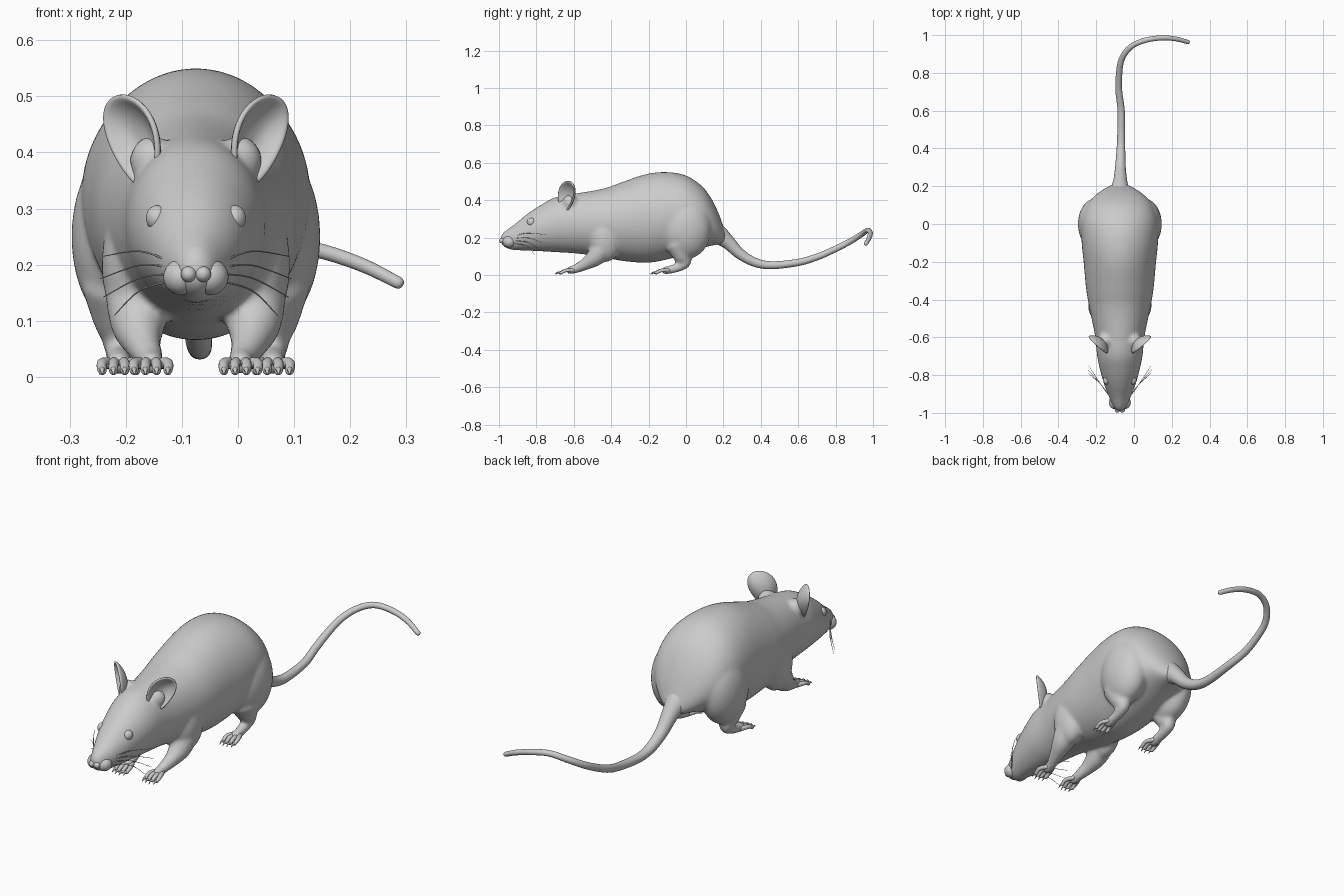
import bpy, bmesh, math
from mathutils import Vector

if "Cube" in bpy.data.objects:
    bpy.data.objects.remove(bpy.data.objects["Cube"])

CX = -0.075  # centre line of the animal


def obj_from_bm(name, bm):
    bmesh.ops.recalc_face_normals(bm, faces=bm.faces)
    me = bpy.data.meshes.new(name)
    bm.to_mesh(me)
    bm.free()
    me.shade_smooth()
    ob = bpy.data.objects.new(name, me)
    bpy.context.collection.objects.link(ob)
    return ob


def catmull(pts, steps):
    out, n = [], len(pts)
    for i in range(n - 1):
        p = [Vector(pts[min(max(i + k, 0), n - 1)]) for k in (-1, 0, 1, 2)]
        for s in range(steps):
            t = s / steps
            out.append(0.5 * (2 * p[1] + (p[2] - p[0]) * t
                              + (2 * p[0] - 5 * p[1] + 4 * p[2] - p[3]) * t ** 2
                              + (3 * p[1] - p[0] - 3 * p[2] + p[3]) * t ** 3))
    return out + [Vector(pts[-1])]


def skin(name, rings):
    bm = bmesh.new()
    loops = [[bm.verts.new(c) for c in r] for r in rings]
    n = len(loops[0])
    for a, b in zip(loops, loops[1:]):
        for i in range(n):
            bm.faces.new((a[i], a[(i + 1) % n], b[(i + 1) % n], b[i]))
    bm.faces.new(loops[0])
    bm.faces.new(loops[-1][::-1])
    return obj_from_bm(name, bm)


def tube(name, pts, steps=5, n=16):
    """Round tube through (x, y, z, radius) points with rounded ends."""
    path = catmull(pts, steps)
    cs = [p.to_3d() for p in path]
    rings, side = [], None
    for i, p in enumerate(path):
        t = (cs[min(i + 1, len(cs) - 1)] - cs[max(i - 1, 0)]).normalized()
        side = side or (Vector((1, 0, 0)) if abs(t.x) < 0.8 else Vector((0, 1, 0)))
        side = (side - t * side.dot(t)).normalized()
        up = t.cross(side)
        ring = lambda c, r: [c + (side * math.cos(a) + up * math.sin(a)) * r
                             for a in (2 * math.pi * k / n for k in range(n))]
        caps = [(0.9, 0.35), (0.7, 0.7), (0.45, 0.88)]
        if i == 0:
            rings += [ring(cs[0] - t * p[3] * h, p[3] * f) for h, f in caps]
        rings.append(ring(cs[i], p[3]))
        if i == len(path) - 1:
            rings += [ring(cs[i] + t * p[3] * h, p[3] * f) for h, f in caps[::-1]]
    return skin(name, rings)


def ball(name, c, r):
    bm = bmesh.new()
    bmesh.ops.create_uvsphere(bm, u_segments=32, v_segments=20, radius=1)
    for v in bm.verts:
        v.co = Vector([c[i] + v.co[i] * r[i] for i in range(3)])
    return obj_from_bm(name, bm)


def ear(name, s):
    """Cupped teardrop shell facing forward and outward."""
    wide = Vector((0.72 * s, 0.7, 0))
    high = Vector((0.24 * s, 0.12, 1)).normalized()
    back = Vector((-0.7 * s, 0.72, 0))
    mid = Vector((CX + s * 0.114, -0.643, 0.42))
    bm = bmesh.new()
    rings = []
    for i in range(1, 9):
        r, row = i / 8, []
        for k in range(32):
            a = 2 * math.pi * k / 32
            row.append(bm.verts.new(
                mid + wide * 0.07 * r * math.cos(a) * (0.87 + 0.2 * math.sin(a))
                + high * 0.086 * r * math.sin(a) + back * 0.035 * (1 - r ** 2.5)))
        rings.append(row)
    for a, b in zip(rings, rings[1:]):
        for k in range(32):
            bm.faces.new((a[k], a[(k + 1) % 32], b[(k + 1) % 32], b[k]))
    bm.faces.new(rings[0])
    ob = obj_from_bm(name, bm)
    m = ob.modifiers.new("thickness", 'SOLIDIFY')
    m.thickness, m.offset = 0.011, 0
    ob.modifiers.new("smooth", 'SUBSURF').levels = 1
    return ob


# torso and head: y, top z, bottom z, half width
stations = [
    (-0.99, .208, .17, .014), (-.975, .228, .152, .03), (-.95, .247, .14, .043),
    (-.92, .268, .133, .056), (-.85, .325, .13, .083), (-.78, .372, .127, .103),
    (-.7, .415, .122, .12), (-.6, .434, .116, .13), (-.5, .45, .104, .15),
    (-.42, .468, .09, .166), (-.34, .497, .075, .179), (-.21, .54, .065, .191),
    (-.1, .55, .083, .202), (0, .532, .112, .203), (.08, .48, .14, .183),
    (.13, .418, .155, .152), (.17, .34, .162, .108), (.2, .26, .165, .058),
    (.215, .225, .175, .03)]
rings = []
for y, top, bot, hw in catmull(stations, 4):
    rings.append([(CX + hw * math.cos(a), y, (top + bot) / 2 + (top - bot) / 2 * math.sin(a))
                  for a in (2 * math.pi * k / 48 for k in range(48))])
body = skin("body", rings)
parts = [body]

for s, tag in ((-1, "left"), (1, "right")):
    X = lambda o: CX + s * o
    # limb masses that blend into the torso
    parts += [
        ball("thigh", (X(.13), .0, .25), (.092, .135, .165)),
        tube("shank", [(X(.135), -.04, .16, .07), (X(.137), -.02, .1, .048),
                       (X(.137), -.005, .065, .031), (X(.137), -.05, .038, .024),
                       (X(.137), -.11, .024, .022)]),
        ball("shoulder", (X(.1), -.43, .2), (.068, .09, .13)),
        tube("forearm", [(X(.1), -.45, .14, .062), (X(.103), -.485, .095, .05),
                         (X(.095), -.535, .06, .034), (X(.082), -.59, .033, .024),
                         (X(.08), -.62, .025, .022)]),
        ball("ear_root", (X(.078), -.62, .385), (.04, .04, .045)),
    ]
    ear(tag + "_ear", s)
    ball(tag + "_eye", (X(.069), -.827, .283), (.02, .023, .023))
    ball(tag + "_nostril_pad", (X(.013), -.983, .183), (.014, .016, .014))
    ball(tag + "_whisker_pad", (X(.026), -.945, .178), (.032, .035, .032))

    # toes and claws
    for foot, ox, y in (("front", .08, -.615), ("hind", .137, -.105)):
        for k in range(4):
            f = k - 1.5
            reach = .062 - .006 * abs(f)
            x0, x1 = X(ox + f * .01), X(ox + f * .02)
            tube(f"{tag}_{foot}_toe_{k + 1}",
                 [(x0, y + .01, .024, .011), (x1, y - reach * .5, .024, .0095),
                  (x1, y - reach, .011, .008)], 4, 10)
            tube(f"{tag}_{foot}_claw_{k + 1}",
                 [(x1, y - reach, .013, .006), (x1, y - reach - .014, .013, .004),
                  (x1, y - reach - .026, .004, .001)], 3, 8)

    # whiskers
    for k, (z0, z1, o1) in enumerate(((.205, .215, .165), (.195, .175, .17),
                                      (.183, .142, .165), (.17, .11, .145))):
        tube(f"{tag}_whisker_{k + 1}",
             [(X(.045), -.925, z0, .0018), (X(.1), -.85, (z0 + z1) / 2 + .014, .0015),
              (X(o1), -.75 - .02 * k, z1, .0008)], 5, 6)

# fuse torso and limbs into one smooth skin
bpy.ops.object.select_all(action='DESELECT')
for p in parts:
    p.select_set(True)
bpy.context.view_layer.objects.active = body
bpy.ops.object.join()
rm = body.modifiers.new("fuse", 'REMESH')
rm.mode, rm.voxel_size, rm.use_smooth_shade = 'VOXEL', 0.008, True
sm = body.modifiers.new("soften", 'SMOOTH')
sm.factor, sm.iterations = 0.5, 10

# tail
tube("tail", [
    (-.075, .13, .235, .07), (-.075, .18, .21, .052), (-.073, .225, .175, .038),
    (-.072, .29, .112, .029), (-.07, .37, .067, .024), (-.068, .46, .052, .021),
    (-.068, .6, .067, .019), (-.08, .7, .096, .018), (-.08, .78, .13, .017),
    (-.066, .87, .175, .016), (-.02, .935, .215, .015), (.05, .97, .238, .014),
    (.14, .985, .226, .0135), (.22, .98, .2, .0125), (.285, .963, .168, .011)], 6, 20)
